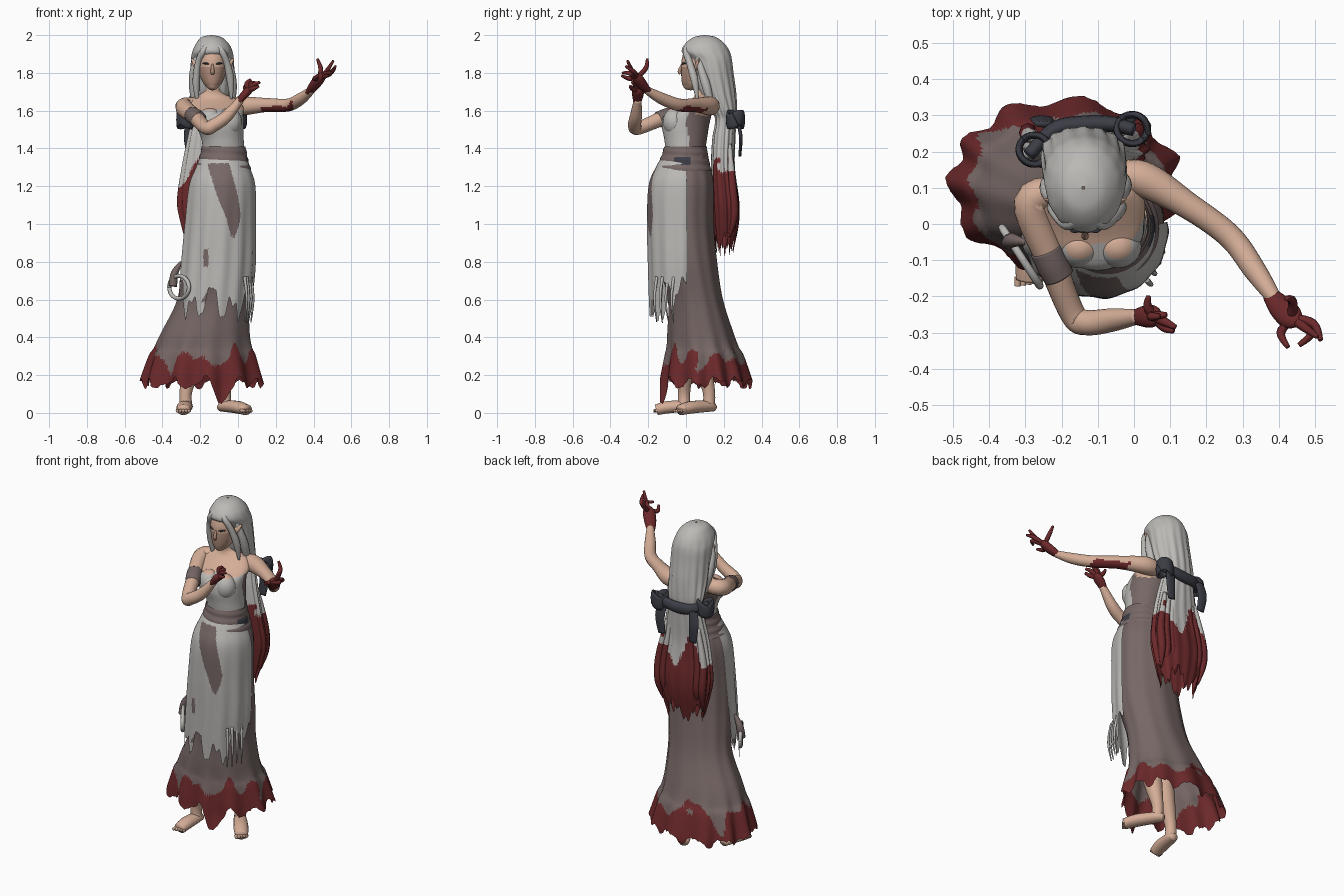
import bpy, bmesh, math, random
from mathutils import Vector, noise

random.seed(4)
COLORS = {"light_grey": (0.50, 0.49, 0.47), "mauve": (0.18, 0.135, 0.13), "dark_red": (0.15, 0.022, 0.024),
          "skin": (0.66, 0.42, 0.31), "shaded_skin": (0.43, 0.26, 0.19), "slate": (0.045, 0.047, 0.06)}
MATS = {}
for k, v in COLORS.items():
    MATS[k] = bpy.data.materials.new(k)
    MATS[k].diffuse_color = (*v, 1)


def spline(rows, n):
    """Catmull-Rom through tuples of any length."""
    out, m = [], len(rows)
    for i in range(m - 1):
        a, b, c, d = rows[max(i - 1, 0)], rows[i], rows[i + 1], rows[min(i + 2, m - 1)]
        for k in range(n):
            t = k / n
            out.append(tuple(0.5 * (2 * q + (r - p) * t + (2 * p - 5 * q + 4 * r - s) * t * t
                                    + (3 * q - p - 3 * r + s) * t ** 3) for p, q, r, s in zip(a, b, c, d)))
    return out + [tuple(rows[-1])]


def skin_rows(name, rows, closed, rule, caps=False):
    """Join rows of points with quads and colour each face by a rule."""
    bm = bmesh.new()
    vs = [[bm.verts.new(p) for p in r] for r in rows]
    w = len(rows[0])
    for a, b in zip(vs, vs[1:]):
        for j in range(w if closed else w - 1):
            k = (j + 1) % w
            bm.faces.new((a[j], a[k], b[k], b[j]))
    if caps:
        bm.faces.new(vs[0])
        bm.faces.new(vs[-1])
    bmesh.ops.recalc_face_normals(bm, faces=bm.faces)
    bm.normal_update()
    names = list(COLORS) if callable(rule) else [rule]
    for f in bm.faces:
        f.smooth = True
        f.material_index = names.index(rule(f.calc_center_median(), f.normal)) if callable(rule) else 0
    me = bpy.data.meshes.new(name)
    bm.to_mesh(me)
    bm.free()
    for n in names:
        me.materials.append(MATS[n])
    ob = bpy.data.objects.new(name, me)
    bpy.context.collection.objects.link(ob)
    return ob


def loft(name, prof, rule, nt=96, nz=60, span=None, bottom=None, pleat=None, power=1.0):
    """Stack of ellipses (z, cx, cy, rx, ry), top down, with optional ragged lower edge and pleats."""
    dense = spline(prof, 8)

    def at(z):
        for a, b in zip(dense, dense[1:]):
            if b[0] <= z <= a[0]:
                t = (a[0] - z) / max(a[0] - b[0], 1e-6)
                return [p + (q - p) * t for p, q in zip(a, b)]
        return dense[-1]
    ths = [math.radians(-span + 2 * span * j / nt) for j in range(nt + 1)] if span else \
          [-math.pi + 2 * math.pi * j / nt for j in range(nt)]
    rows, top = [], prof[0][0]
    for i in range(nz + 1):
        row = []
        for th in ths:
            end = bottom(th) if bottom else prof[-1][0]
            z = top + (end - top) * (i / nz) ** power
            _, cx, cy, rx, ry = at(z)
            s = pleat(th, z) if pleat else 1
            row.append((cx + rx * s * math.sin(th), cy - ry * s * math.cos(th), z))
        rows.append(row)
    return skin_rows(name, rows, not span, rule)


def tube(name, pts, rule, flat=1.0, ref=(0, 0, 1), n=6, sides=14):
    """Tapered tube through (x, y, z, radius); flat squashes it along the ref axis."""
    path = spline(pts, n)
    rows = []
    for i, p in enumerate(path):
        t = (Vector(path[min(i + 1, len(path) - 1)][:3]) - Vector(path[max(i - 1, 0)][:3])).normalized()
        side = t.cross(Vector(ref)).normalized()
        up = side.cross(t)
        rows.append([Vector(p[:3]) + p[3] * (side * math.cos(a) + up * flat * math.sin(a))
                     for a in (2 * math.pi * j / sides for j in range(sides))])
    return skin_rows(name, rows, True, rule, True)


def rough(c, f=9):
    return noise.noise(Vector(c) * f)


# dress: long skirt with flared, torn hem
skirt_prof = [(1.40, -.075, .0, .112, .11), (1.30, -.08, -.01, .138, .138), (1.2, -.085, -.01, .168, .157),
              (1.0, -.095, -.012, .18, .158), (.8, -.105, .01, .187, .154), (.6, -.13, .05, .19, .145),
              (.42, -.172, .077, .235, .175), (.34, -.183, .09, .258, .19), (.31, -.186, .096, .275, .203),
              (.2, -.19, .105, .305, .228), (.13, -.19, .108, .32, .238), (.05, -.19, .08, .32, .23)]


def hem(th):
    front = .10 * math.exp(-((th - .35) / .15) ** 2)
    return .16 + .022 * math.sin(11 * th + 1) + .022 * noise.noise(Vector((math.sin(th) * 7, math.cos(th) * 7, 1))) \
        + .008 * (1 if math.sin(23 * th) > .2 else -1) - front


def hem_color(c, n):
    if c.z < .285 + .2 * rough((c.x, c.y, c.z * .5), 9):
        return "dark_red"
    return "mauve"


loft("skirt", skirt_prof, hem_color, nt=160, nz=100, bottom=hem,
     pleat=lambda th, z: 1 + (.012 + .05 * max(0, min(1, (.42 - z) / .25))) * math.sin(11 * th + .6 * math.sin(3 * th)))

# ragged apron over the front, with the sash end lying on it
apron_prof = [(1.38, -.076, -.005, .114, .107), (1.30, -.08, -.02, .143, .14), (1.2, -.085, -.02, .176, .178),
              (1.0, -.095, -.02, .188, .185), (.8, -.105, -.02, .196, .18), (.6, -.12, -.02, .195, .174),
              (.42, -.125, -.02, .19, .165)]


def apron_edge(th):
    v = .65 + .13 * (abs(th) / 1.71) ** 3 + .04 * math.sin(5 * th + 2.2)
    return max(.44, v - .13 * abs(math.sin(5.5 * th + .6)) ** 2.5 - .035 * abs(math.sin(16 * th))
               + .03 * noise.noise(Vector((th * 9, 0, 3))))


def apron_color(c, n):
    t = (1.32 - c.z) / .39
    if 0 <= t <= 1 and c.y < -.05:
        mid = -.105 + .08 * min(1, t * 1.4)
        if abs(c.x - mid) < .05 * (1 - t ** 3) + .008:
            return "mauve"
    if (abs(c.x + .17) < .013 and abs(c.z - .82) < .045) or (c.z < .66 and rough(c, 16) > .36):
        return "mauve"
    return "light_grey"


loft("apron", apron_prof, apron_color, nt=130, nz=90, span=98, bottom=apron_edge,
     pleat=lambda th, z: 1 + .02 * min(1, max(0, (1.35 - z) * 2)) * math.sin(13 * th))
for i in range(4):
    x, y, e = .035 + .011 * i, -.155 + .03 * i, .47 + .05 * random.random()
    tube("apron_thread", [(x, y, .72, .009), (x + .012, y - .012, .6, .007), (x, y, e, .003)], "light_grey", ref=(0, 1, 0), sides=6)

# torso: bodice below, bare shoulders and neck above
torso_prof = [(1.77, -.135, .085, .042, .045), (1.71, -.135, .09, .042, .042), (1.685, -.135, .095, .07, .048),
              (1.66, -.13, .09, .125, .06), (1.62, -.122, .06, .15, .092), (1.575, -.11, .01, .138, .125),
              (1.52, -.097, -.003, .126, .125), (1.45, -.082, -.002, .112, .113), (1.38, -.075, -.003, .11, .103)]


def bodice_color(c, n):
    if c.z > 1.6 - (.02 if c.y > .05 else 0) + .008 * math.cos((c.x + .1) * 40):
        return "skin"
    return "light_grey" if c.y < .01 + .03 * rough(c, 14) else "mauve"


loft("torso", torso_prof, bodice_color, nt=72, nz=70)
for x in (-.15, -.045):
    rows = []
    for i in range(1, 20):
        a = math.pi * i / 20
        rows.append([(x + .066 * math.sin(a) * math.cos(b), -.062 + .06 * math.sin(a) * math.sin(b), 1.54 + .075 * math.cos(a))
                     for b in (2 * math.pi * j / 24 for j in range(24))])
    skin_rows("bust", rows, True, lambda c, n: "skin" if c.z > 1.6 else "light_grey", True)

# waist sash
loft("sash", [(1.41, -.075, -.003, .116, .112), (1.35, -.077, -.008, .128, .126), (1.28, -.08, -.015, .152, .152)],
     lambda c, n: "slate" if c.x > -.02 and abs(c.y + .02) < .045 and abs(c.z - 1.335) < .022 else "mauve",
     nt=72, nz=24, pleat=lambda th, z: 1 + .015 * math.sin(z * 150 + th))

# rope loop at the hip
ring = [(-.312 - .052 * math.cos(a), -.09 + .08 * math.cos(a), .665 + .06 * math.sin(a), .011)
        for a in (2 * math.pi * j / 14 for j in range(15))]
tube("hip_loop", ring, "light_grey", ref=(.8, .6, 0), n=4, sides=8)
tube("hip_scrap", [(-.30, -.05, .8, .008), (-.335, -.045, .74, .02), (-.345, -.05, .67, .022)], "mauve", ref=(0, 1, 0), sides=8)

# head and face
head_prof = [(1.955, -.135, .075, .03, .04), (1.93, -.135, .07, .06, .072), (1.88, -.135, .065, .073, .086),
             (1.83, -.135, .061, .073, .086), (1.78, -.135, .055, .064, .08), (1.74, -.135, .04, .045, .06),
             (1.715, -.135, .025, .02, .03), (1.708, -.135, .025, .003, .004)]
loft("head", head_prof, lambda c, n: "shaded_skin" if 1.735 < c.z < 1.83 and c.y < .02 else "skin", nt=48, nz=48)
tube("nose", [(-.135, -.02, 1.845, .006), (-.135, -.034, 1.81, .01), (-.135, -.028, 1.795, .009)], "shaded_skin", ref=(0, 1, 0))
for s in (-1, 1):
    tube("eye", [(-.135 + s * .018, -.019, 1.847, .004), (-.135 + s * .033, -.016, 1.85, .008),
                 (-.135 + s * .05, -.001, 1.85, .004)], "slate", flat=.7)
    tube("ear", [(-.135 + s * .07, .05, 1.82, .014), (-.135 + s * .09, .06, 1.85, .016), (-.135 + s * .112, .07, 1.875, .004)],
         "skin", flat=.6, ref=(0, 1, 0))

# long hair, tied behind the shoulders, red toward the ends
hair_prof = [(2.0, -.14, .10, .004, .004), (1.988, -.14, .10, .055, .062), (1.95, -.135, .1, .09, .108),
             (1.91, -.135, .105, .107, .127), (1.87, -.135, .13, .113, .112), (1.8, -.135, .145, .115, .105),
             (1.7, -.137, .165, .115, .098), (1.6, -.14, .2, .113, .068), (1.55, -.14, .21, .105, .055),
             (1.45, -.14, .2, .125, .06), (1.3, -.14, .195, .155, .062), (1.12, -.14, .208, .18, .072),
             (1.0, -.14, .21, .16, .068), (.86, -.14, .205, .12, .045)]


def hair_color(c, n):
    return "dark_red" if c.z < 1.27 + .07 * math.sin(c.x * 32 + 2) + .08 * rough(c, 12) else "light_grey"


loft("long_hair", hair_prof, hair_color, nt=120, nz=110, power=1.25,
     bottom=lambda th: .93 + .05 * math.sin(5 * th) - .05 * abs(math.sin(11 * th)),
     pleat=lambda th, z: 1 + .035 * min(1, max(0, (1.97 - z) * 3)) * math.sin(15 * th + 3 * z))
for i in range(9):
    x = -.29 + .0375 * i
    e = .9 + .1 * random.random() + .6 * (x + .14) ** 2
    tube("hair_strand", [(x * .7 - .04, .23, 1.42, .012), (x, .245, 1.2, .022), (x, .255, 1.05, .022),
                         (x * .9 - .014, .23, e, .004)], hair_color, ref=(0, 1, 0), sides=8)
# locks framing the face
LOCKS = [[(-.14, .03, 1.96, .012), (-.18, .0, 1.92, .017), (-.212, .025, 1.85, .016), (-.222, .05, 1.74, .018), (-.212, .07, 1.63, .006)],
         [(-.13, .03, 1.96, .012), (-.09, .0, 1.92, .017), (-.058, .02, 1.85, .018), (-.04, .045, 1.76, .02), (-.035, .06, 1.66, .006)],
         [(-.2, .06, 1.92, .015), (-.233, .08, 1.82, .02), (-.235, .11, 1.72, .024), (-.225, .13, 1.6, .01)],
         [(-.07, .06, 1.92, .015), (-.04, .08, 1.82, .02), (-.03, .11, 1.72, .024), (-.035, .14, 1.6, .01)]]
for l in LOCKS:
    tube("face_lock", l, "light_grey", ref=(0, 1, 0))

# ribbon bow on the hair
tube("bow_band", [(-.29, .19, 1.56, .018), (-.22, .26, 1.545, .022), (-.14, .275, 1.54, .024), (-.06, .275, 1.55, .022),
                  (.0, .26, 1.56, .018)], "slate", flat=1.4)
for cx, cy, sgn in ((-.275, .205, -1), (-.005, .262, 1)):
    loop = [(cx + .042 * math.cos(a), cy + .04 * math.sin(a), 1.553 + .012 * math.sin(2 * a), .010)
            for a in (2 * math.pi * j / 10 for j in range(11))]
    tube("bow_loop", loop, "slate", flat=4.2, n=4, sides=10)
    tube("bow_tail", [(cx - sgn * .03, .275, 1.54, .03), (cx - sgn * .02, .29, 1.46, .032), (cx - sgn * .03, .285, 1.36, .025)],
         "slate", flat=.3, ref=(0, 1, 0))

# arms
tube("right_arm", [(-.19, .09, 1.625, .04), (-.285, .06, 1.62, .047), (-.225, -.11, 1.565, .04), (-.168, -.25, 1.508, .035),
                   (-.13, -.272, 1.522, .035), (-.06, -.265, 1.57, .032), (.015, -.255, 1.66, .02)], "skin", sides=20)
tube("arm_band", [(-.243, -.07, 1.578, .044), (-.225, -.11, 1.565, .045), (-.207, -.145, 1.552, .043)], "mauve", sides=20)


def arm_color(c, n):
    return "dark_red" if .12 < c.x < .29 and n.z < -.2 + .6 * rough(c, 14) else "skin"


tube("left_arm", [(-.07, .12, 1.625, .04), (.02, .125, 1.625, .05), (.15, .05, 1.63, .037), (.265, -.035, 1.63, .034),
                  (.335, -.13, 1.665, .031), (.39, -.21, 1.71, .02)], arm_color, n=10, sides=24)


# stained hands: a palm plus five curved fingers
def hand(name, palm, tips):
    tube(name + "_palm", palm, "dark_red", flat=.7)
    base = Vector(palm[-2][:3])
    for t, bend in tips:
        t = Vector(t)
        mid = (base + t) / 2 + Vector(bend)
        tube(name + "_finger", [(*base, .014), (*mid, .0125), (*t, .007)], "dark_red", n=5, ref=(.5, .7, .2), sides=8)


hand("left_hand", [(.375, -.195, 1.695, .022), (.405, -.23, 1.735, .034), (.435, -.26, 1.775, .034), (.45, -.275, 1.795, .014)],
     [((.42, -.205, 1.875), (.01, .02, 0)), ((.505, -.31, 1.865), (0, 0, -.01)), ((.455, -.335, 1.8), (.045, .0, .01)),
      ((.425, -.34, 1.785), (-.025, .0, -.01)), ((.515, -.32, 1.835), (.02, .015, 0))])
hand("right_hand", [(.005, -.257, 1.648, .022), (.03, -.255, 1.68, .03), (.055, -.255, 1.705, .03), (.07, -.258, 1.72, .014)],
     [((.04, -.2, 1.735), (-.01, .0, 0)), ((.115, -.285, 1.75), (.0, 0, .01)), ((.11, -.295, 1.73), (0, -.01, 0)),
      ((.07, -.255, 1.765), (-.015, 0, .01)), ((.09, -.25, 1.752), (-.01, 0, .01))])


# bare legs and feet
def leg(name, knee, ankle, toe):
    k, a, t = Vector(knee), Vector(ankle), Vector(toe)
    d = (t - a).normalized()
    side = d.cross(Vector((0, 0, 1)))
    h = a - d * .035
    m = a + (t - a) * .6
    tube(name + "_shin", [(*k, .06), (*(k * .55 + a * .45), .055), (a.x, a.y, .12, .034), (a.x, a.y, .035, .034)], "skin", ref=(0, 1, 0))
    tube(name + "_foot", [(h.x, h.y, .026, .025), (a.x, a.y, .034, .036), (m.x, m.y, .03, .042), (t.x, t.y, .016, .036)],
         "skin", flat=.8)
    for i in range(5):
        p = t + side * (.03 - .015 * i) - d * .006
        q = p + d * (.026 - .004 * i)
        tube(name + "_toe", [(p.x, p.y, .012, .011), (q.x, q.y, .01, .008)], "skin", sides=8)


leg("right_leg", (-.19, -.0, .55), (-.275, -.01, 0), (-.29, -.155, 0))
leg("left_leg", (-.07, .04, .55), (-.07, .12, 0), (.045, -.03, 0))
